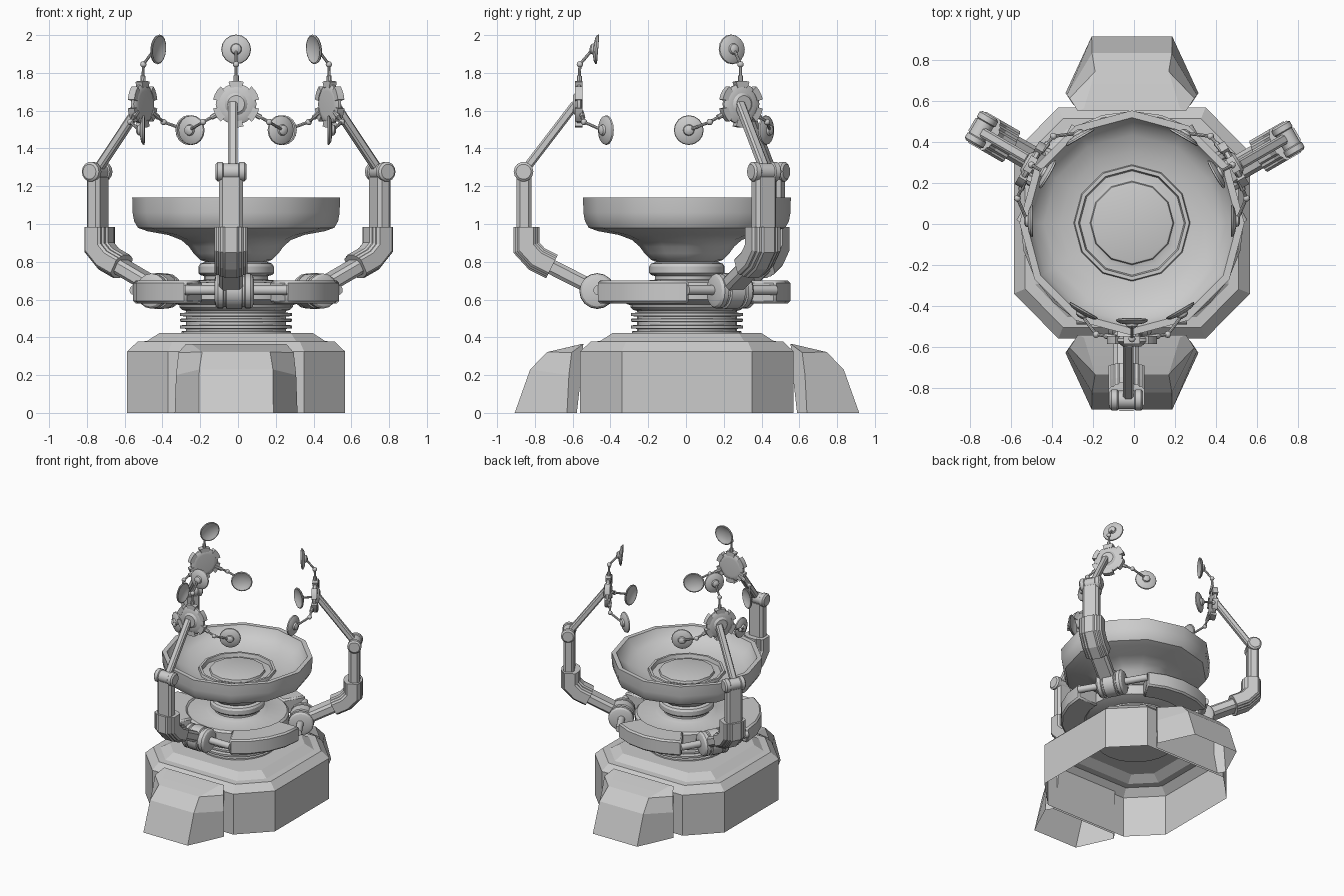
import bpy, bmesh
from math import pi, sin, cos, radians
from mathutils import Matrix, Vector

if "Cube" in bpy.data.objects:
    bpy.data.objects.remove(bpy.data.objects["Cube"])

CENTRE = Matrix.Translation((-0.01, 0.005, 0))


def finish(name, bm, turns=(0,), bevel=0, angle=32):
    """Turn a bmesh into objects, one for each rotation about the central axis."""
    bmesh.ops.recalc_face_normals(bm, faces=bm.faces)
    me = bpy.data.meshes.new(name)
    bm.to_mesh(me)
    bm.free()
    for p in me.polygons:
        p.use_smooth = True
    me.set_sharp_from_angle(angle=radians(angle))
    for t in turns:
        ob = bpy.data.objects.new(name, me)
        bpy.context.collection.objects.link(ob)
        ob.matrix_world = CENTRE @ Matrix.Rotation(radians(t), 4, 'Z')
        if bevel:
            m = ob.modifiers.new("bevel", 'BEVEL')
            m.width, m.segments = bevel, 1


def loft(bm, rings, caps=(True, True)):
    """Bridge equal-length closed rings of points."""
    vs = [[bm.verts.new(p) for p in r] for r in rings]
    n = len(vs[0])
    for a, b in zip(vs, vs[1:]):
        for i in range(n):
            bm.faces.new((a[i], a[(i + 1) % n], b[(i + 1) % n], b[i]))
    if caps[0]:
        bm.faces.new(vs[0])
    if caps[1]:
        bm.faces.new(vs[-1])


def lathe(bm, profile, n, origin=(0, 0, 0), axis=(0, 0, 1)):
    q = Vector(axis).to_track_quat('Z', 'Y')
    o = Vector(origin)
    loft(bm, [[o + q @ Vector((r * cos(2 * pi * i / n), r * sin(2 * pi * i / n), h))
               for i in range(n)] for r, h in profile])


def rod(bm, a, b, r, n=8):
    d = Vector(b) - Vector(a)
    lathe(bm, [(r, 0), (r, d.length)], n, a, d)


def arc_block(bm, r0, r1, h0, h1, a0, a1, steps, M=Matrix()):
    rings = []
    for i in range(steps + 1):
        a = radians(a0 + (a1 - a0) * i / steps)
        rings.append([M @ Vector((r * cos(a), r * sin(a), h))
                      for r, h in ((r0, h0), (r1, h0), (r1, h1), (r0, h1))])
    loft(bm, rings)


def beam(bm, path, w, d, c, x0):
    """Sweep a chamfered rectangle along a (y, z) path with mitred corners."""
    pts = [Vector(p) for p in path]
    w, d = w / 2, d / 2
    sec = [(-w, -d + c), (-w + c, -d), (w - c, -d), (w, -d + c),
           (w, d - c), (w - c, d), (-w + c, d), (-w, d - c)]
    rings = []
    for i, p in enumerate(pts):
        t0 = (p - pts[i - 1]).normalized() if i else (pts[1] - p).normalized()
        t1 = (pts[i + 1] - p).normalized() if i < len(pts) - 1 else t0
        t = (t0 + t1).normalized()
        nrm = Vector((-t.y, t.x)) / max(t.dot(t0), 0.3)
        rings.append([(x0 + x, p.x + nrm.x * k, p.y + nrm.y * k) for x, k in sec])
    loft(bm, rings)


# Eight-sided hollow base
def octagon(inset, z):
    hx, hy, cx, cy = 0.577 - inset, 0.565 - inset, 0.36 - inset * .41, 0.345 - inset * .41
    return [(hx, -cy, z), (hx, cy, z), (cx, hy, z), (-cx, hy, z),
            (-hx, cy, z), (-hx, -cy, z), (-cx, -hy, z), (cx, -hy, z)]


bm = bmesh.new()
loft(bm, [octagon(0, 0), octagon(0, .325), octagon(.055, .377), octagon(.105, .38),
          octagon(.17, .422)], (False, True))
finish("base", bm, angle=15)

# Front and back foot blocks, open underneath
bm = bmesh.new()
inner = [(.265, -.548, .366), (.265, -.55, .35), (.27, -.56, .2), (.29, -.583, 0)]
side = [(.265, -.548, .366), (.305, -.61, .32), (.318, -.625, .2), (.325, -.635, 0)]
panel = [(.235, -.56, .364), (.18, -.74, .322), (.195, -.83, .23), (.197, -.912, 0)]
cols = [inner, side, panel]
cols += [[(-x, y, z) for x, y, z in c] for c in reversed(cols)]
loft(bm, [[c[i] for c in cols] for i in range(4)], (True, False))
bmesh.ops.remove_doubles(bm, verts=bm.verts, dist=1e-4)
finish("foot_block", bm, (0, 180), angle=15)

# Stacked ring pedestal and rotating hub
bm = bmesh.new()
prof = [(.29, .41), (.29, .432), (.265, .434)]
for z in (.445, .48, .51):
    prof += [(.265, z), (.297, z + .003), (.297, z + .018), (.265, z + .021)]
prof += [(.265, .54), (.285, .545), (.3, .56), (.3, .58)]
lathe(bm, prof, 24)
finish("pedestal_rings", bm)
bm = bmesh.new()
lathe(bm, [(.30, .57), (.38, .60), (.38, .675), (.365, .69), (.23, .695), (.22, .70), (.17, .705),
           (.17, .725), (.19, .73), (.2, .74), (.2, .775), (.19, .79), (.16, .80)], 24)
finish("hub", bm)

# Bowl with stepped centre
bm = bmesh.new()
lathe(bm, [(.15, .795), (.19, .81), (.225, .845), (.25, .88), (.29, .915), (.36, .942), (.47, .962),
           (.52, .98), (.54, 1.015), (.548, 1.06), (.55, 1.14), (.515, 1.14), (.49, 1.09), (.43, 1.05),
           (.35, 1.02), (.285, 1.01), (.28, 1.03), (.262, 1.03), (.255, 1.0), (.225, 1.0),
           (.205, 1.005), (.2, 1.022), (.19, 1.025)], 12)
finish("bowl", bm)

# Three carrier ring segments
ARMS = (0, 120, 240)
bm = bmesh.new()
arc_block(bm, .365, .547, .58, .70, -61, 1, 4)
finish("carrier_segment", bm, ARMS, bevel=.012)

# Hip joint with its axle
bm = bmesh.new()
rod(bm, (-.27, -.47, .65), (.27, -.47, .65), .026, 12)
lathe(bm, [(.06, -.105), (.082, -.098), (.093, -.085), (.093, -.06), (.085, -.055), (.085, -.045),
           (.095, -.04), (.095, .04), (.085, .045), (.085, .055), (.093, .06), (.093, .085),
           (.082, .098), (.06, .105)], 16, (-.01, -.475, .645), (1, 0, 0))
finish("hip_joint", bm, ARMS)

# Lower arm, ridged elbow sleeve and upright
X = -.027
bm = bmesh.new()
beam(bm, [(-.475, .65), (-.80, .815), (-.862, .89), (-.862, 1.25)], .125, .08, .018, X)
finish("arm_beam", bm, ARMS, angle=20)
bm = bmesh.new()
bend = [(-.715, .775), (-.795, .815), (-.85, .875), (-.85, .985)]
for w, d in ((.175, .10), (.135, .12), (.09, .138)):
    beam(bm, bend, w, d, .012, X)
finish("elbow_sleeve", bm, ARMS, angle=20)

# Wrist joint and thin forearm
bm = bmesh.new()
lathe(bm, [(.04, -.082), (.052, -.072), (.052, -.045), (.045, -.04), (.045, .04), (.052, .045),
           (.052, .072), (.04, .082)], 14, (X, -.865, 1.277), (1, 0, 0))
finish("wrist_joint", bm, ARMS)
bm = bmesh.new()
beam(bm, [(-.862, 1.28), (-.59, 1.635)], .05, .046, .01, -.018)
finish("forearm", bm, ARMS, angle=20)

# Round head with six rim clamps
HEAD = Vector((0, -.572, 1.635))
bm = bmesh.new()
lathe(bm, [(.045, -.032), (.06, -.02), (.095, -.016), (.108, -.008), (.108, .008), (.095, .016),
           (.07, .018)], 18, HEAD, (0, 1, 0))
M = Matrix.Translation(HEAD) @ Matrix.Rotation(-pi / 2, 4, 'X')
for k in range(6):
    arc_block(bm, .09, .124, -.02, .02, k * 60 + 11, k * 60 + 49, 3, M)
finish("head_disc", bm, ARMS)

# Three small dishes on jointed stalks for each head
bm = bmesh.new()
for ball, dish, normal in (((0, -.567, 1.845), (0, -.483, 1.925), (0, 1, -.08)),
                           ((-.175, -.545, 1.54), (-.24, -.435, 1.497), (.5, .87, 0)),
                           ((.175, -.545, 1.54), (.24, -.435, 1.497), (-.5, .87, 0))):
    ball, dish, normal = Vector(ball), Vector(dish), Vector(normal).normalized()
    out = (ball - HEAD).normalized()
    rod(bm, HEAD + out * .09, HEAD + out * .15, .014)
    rod(bm, HEAD + out * .1, ball, .008)
    bmesh.ops.create_icosphere(bm, subdivisions=2, radius=.017, matrix=Matrix.Translation(ball))
    rod(bm, ball, dish - normal * .015, .008)
    lathe(bm, [(.012, -.032), (.026, -.024), (.03, -.012), (.06, -.007), (.076, .002), (.079, .01),
               (.072, .013), (.05, .003), (.02, -.003)], 16, dish, normal)
finish("stalks_and_dishes", bm, ARMS)
